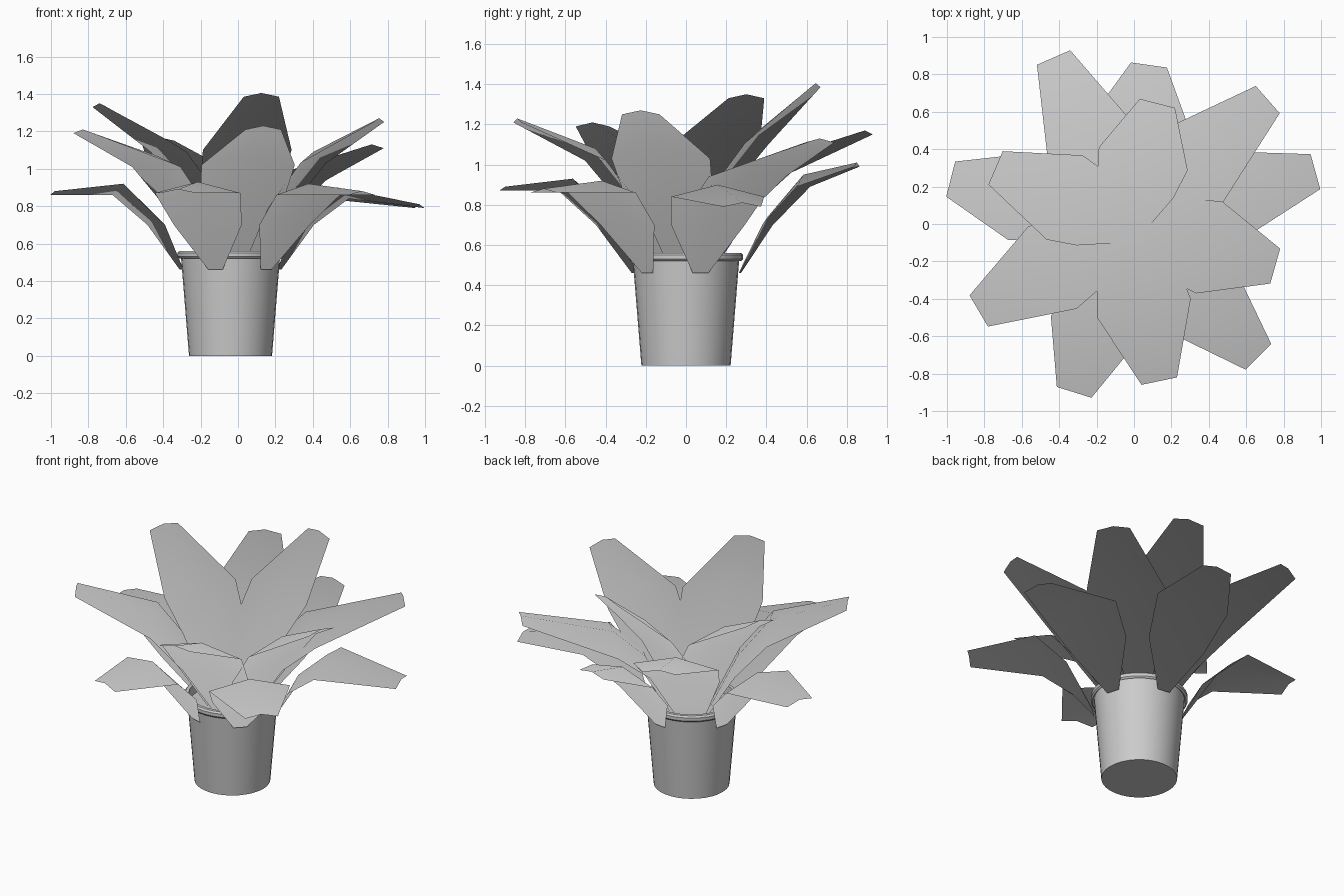
import bpy, bmesh, math
from mathutils import Vector

cube = bpy.data.objects.get("Cube")
if cube:
    bpy.data.objects.remove(cube)

grey = bpy.data.materials.new("plain_grey")
grey.use_nodes = True
colour = (0.6, 0.6, 0.6, 1)
grey.diffuse_color = colour
grey.node_tree.nodes["Principled BSDF"].inputs["Base Color"].default_value = colour

CENTRE = Vector((-0.04, 0.0, 0.0))


def finish(name, bm, angle):
    mesh = bpy.data.meshes.new(name)
    bm.to_mesh(mesh)
    bm.free()
    mesh.materials.append(grey)
    obj = bpy.data.objects.new(name, mesh)
    bpy.context.collection.objects.link(obj)
    bpy.ops.object.select_all(action='DESELECT')
    obj.select_set(True)
    bpy.context.view_layer.objects.active = obj
    bpy.ops.object.shade_smooth_by_angle(angle=math.radians(angle))
    return obj


def lathe(name, profile, sides=32):
    """Spin a (radius, height) profile around the pot axis."""
    bm = bmesh.new()
    verts = [bm.verts.new(CENTRE + Vector((r, 0, z))) for r, z in profile]
    edges = [bm.edges.new(pair) for pair in zip(verts, verts[1:])]
    bmesh.ops.spin(bm, geom=verts + edges, cent=CENTRE, axis=(0, 0, 1),
                   angle=math.tau, steps=sides, use_duplicate=False)
    bmesh.ops.remove_doubles(bm, verts=bm.verts, dist=0.0005)
    bmesh.ops.recalc_face_normals(bm, faces=bm.faces)
    return finish(name, bm, 35)


# Tapered pot with a rolled rim and a soil floor
lathe("pot", [(0, 0), (0.222, 0), (0.265, 0.53), (0.275, 0.52), (0.284, 0.53),
              (0.284, 0.55), (0.275, 0.56), (0.255, 0.56), (0.25, 0.5), (0, 0.5)])

# Leaf tiers: base radius, height, half width; shoulder the same; widest radius, half width
LOW = (0.27, 0.46, 0.04), (0.41, 0.70, 0.19), (0.59, 0.24)
MIDDLE = (0.10, 0.48, 0.10), (0.27, 0.79, 0.22), (0.46, 0.255)
INNER = (0.02, 0.50, 0.12), (0.20, 0.90, 0.21), (0.36, 0.245)


def leaf(name, tier, tip_x, tip_y, tip_z, wide_z):
    """Broad arched leaf: narrow base, wide middle, blunt tip, raised midrib."""
    base, shoulder, (wide_r, wide_half) = tier
    out = Vector((tip_x, tip_y, 0)) - CENTRE
    reach = out.length
    out.normalize()
    side = Vector((-out.y, out.x, 0))
    # Stations: radius, height, half width, midrib lift
    stations = [(*base, 0.0), (*shoulder, 0.04),
                (wide_r, wide_z, wide_half, 0.06), (reach, tip_z, 0.097, 0.02)]
    bm = bmesh.new()
    rows = []
    for r, z, half, lift in stations:
        row = []
        for s in (-1, 0, 1):
            p = CENTRE + out * r + side * half * s
            p.z = z + (lift if s == 0 else 0)
            row.append(bm.verts.new(p))
        rows.append(row)
    for a, b in zip(rows, rows[1:]):
        for i in range(2):
            bm.faces.new((a[i], b[i], b[i + 1], a[i + 1]))
    bmesh.ops.recalc_face_normals(bm, faces=bm.faces)
    if sum(f.normal.z for f in bm.faces) < 0:
        bmesh.ops.reverse_faces(bm, faces=bm.faces)
    obj = finish(name, bm, 180)
    # Soft foliage shading: normals fan gently outward like a shallow dome
    normals = [Vector((v.co.x * 0.25, v.co.y * 0.25, 1)).normalized()
               for v in obj.data.vertices]
    obj.data.normals_split_custom_set_from_vertices(normals)


# Low outer ring, hanging over the rim
leaf("outer_leaf_back", LOW, 0.08, 0.85, 0.99, 0.89)
leaf("outer_leaf_left", LOW, 0.97, 0.28, 0.79, 0.84)
leaf("outer_leaf_front_left", LOW, 0.665, -0.71, 0.86, 0.86)
leaf("outer_leaf_front_right", LOW, -0.32, -0.9, 0.87, 0.87)
leaf("outer_leaf_right", LOW, -0.98, 0.24, 0.86, 0.86)

# Raised middle ring
leaf("middle_leaf_back_right", MIDDLE, -0.43, 0.89, 1.15, 0.96)
leaf("middle_leaf_back_left", MIDDLE, 0.715, 0.665, 1.11, 0.94)
leaf("middle_leaf_left", MIDDLE, 0.755, -0.225, 1.25, 1.03)
leaf("middle_leaf_front", MIDDLE, 0.135, -0.84, 1.21, 1.02)
leaf("middle_leaf_front_right", MIDDLE, -0.83, -0.465, 1.19, 1.01)

# Tall inner pair
leaf("inner_leaf_back", INNER, 0.125, 0.645, 1.385, 1.1)
leaf("inner_leaf_right", INNER, -0.74, 0.3, 1.33, 1.09)
